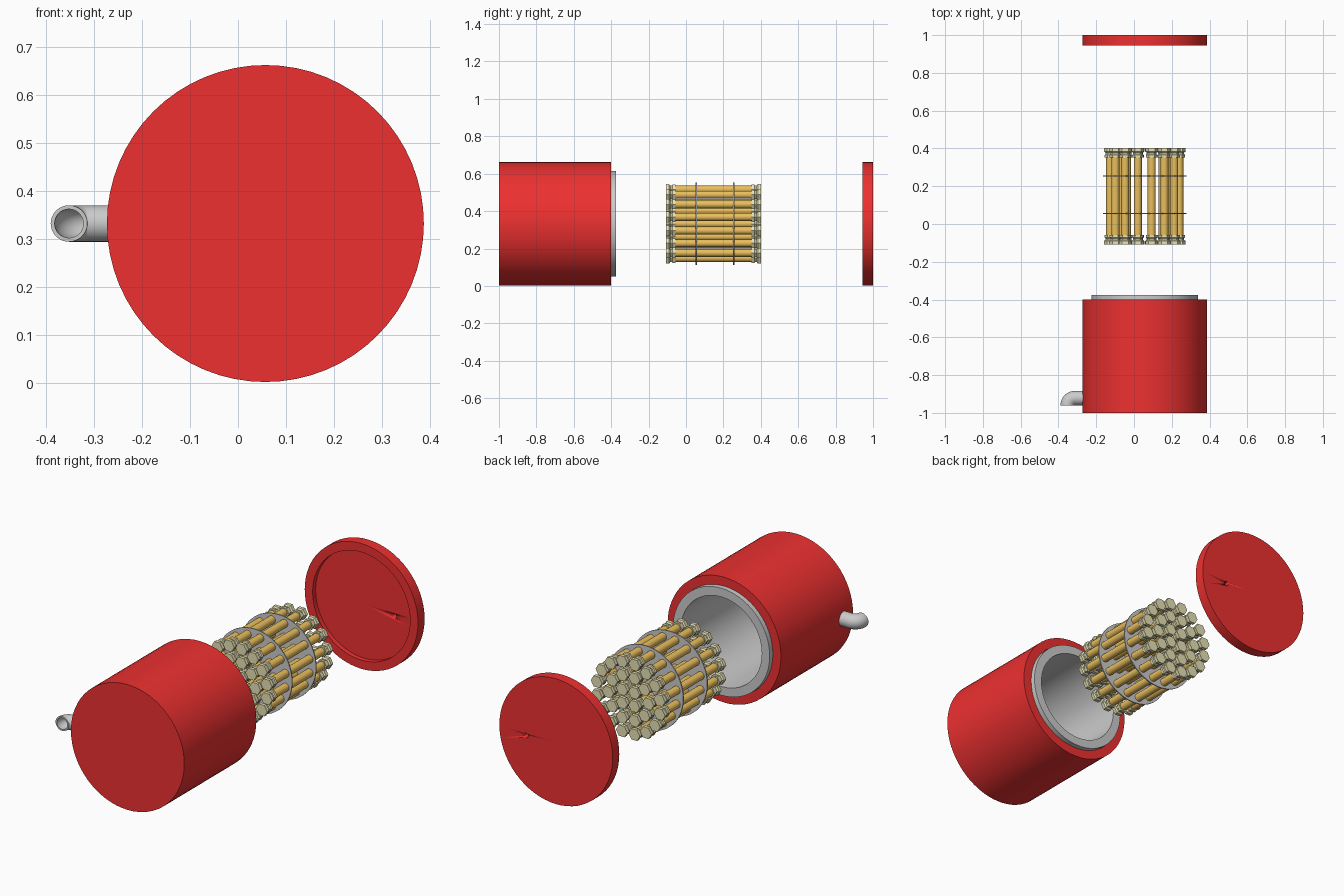
import bpy, bmesh
from math import sin, cos, pi
from mathutils import Vector

if "Cube" in bpy.data.objects:
    bpy.data.objects.remove(bpy.data.objects["Cube"])

CX, CZ = 0.057, 0.332


def material(name, rgb):
    m = bpy.data.materials.new(name)
    m.diffuse_color = (*rgb, 1)
    m.use_nodes = True
    m.node_tree.nodes["Principled BSDF"].inputs["Base Color"].default_value = m.diffuse_color
    return m


RED = material("red_paint", (0.85, 0.03, 0.03))
GOLD = material("gold_rod", (0.82, 0.52, 0.11))
PALE = material("pale_cap", (0.80, 0.76, 0.46))


def add_rings(bm, rings, sides, loop=False):
    """Bridge circles given as (centre, direction, radius)."""
    up, loops = Vector((0, 0, 1)), []
    for c, d, r in rings:
        side = Vector(d).normalized().cross(up)
        loops.append([bm.verts.new(Vector(c) + r * (cos(2 * pi * i / sides) * side
                      + sin(2 * pi * i / sides) * up)) for i in range(sides)])
    pairs = list(zip(loops, loops[1:]))
    if loop:
        pairs.append((loops[-1], loops[0]))
    for a, b in pairs:
        for i in range(sides):
            j = (i + 1) % sides
            bm.faces.new((a[i], a[j], b[j], b[i]))


def lathe(bm, profile, sides, x=CX, z=CZ):
    """Profile of (radius, y) turned about an axis along y."""
    add_rings(bm, [((x, y, z), (0, 1, 0), r) for r, y in profile], sides)


def finish(name, bm, mat=None, smooth=True):
    bmesh.ops.remove_doubles(bm, verts=bm.verts, dist=1e-5)
    bmesh.ops.recalc_face_normals(bm, faces=bm.faces)
    me = bpy.data.meshes.new(name)
    bm.to_mesh(me)
    bm.free()
    ob = bpy.data.objects.new(name, me)
    bpy.context.collection.objects.link(ob)
    if mat:
        me.materials.append(mat)
    bpy.ops.object.select_all(action='DESELECT')
    ob.select_set(True)
    bpy.context.view_layer.objects.active = ob
    if smooth:
        bpy.ops.object.shade_smooth_by_angle(angle=0.6)
    return ob


def lathed(name, profile, mat=None, sides=64):
    bm = bmesh.new()
    lathe(bm, profile, sides)
    return finish(name, bm, mat)


# Outer drum and grey inner liner, both open towards +y
lathed("outer_drum", [(0, -1), (0.33, -1), (0.33, -0.4), (0.283, -0.4),
                      (0.283, -0.945), (0, -0.945)], RED)
lathed("inner_liner", [(0, -0.944), (0.282, -0.944), (0.282, -0.375),
                       (0.236, -0.375), (0.236, -0.90), (0, -0.90)])

# Lid with a shallow recess and a small through hole
bm = bmesh.new()
lathe(bm, [(0.013, 0.9), (0.013, 1.1)], 20, CX + 0.175, CZ - 0.015)
bmesh.ops.holes_fill(bm, edges=bm.edges, sides=0)
cutter = finish("hole_cutter", bm)
cutter.hide_render = True
lid = lathed("lid", [(0, 1), (0.33, 1), (0.33, 0.945), (0.284, 0.945),
                     (0.284, 0.97), (0, 0.97)], RED)
mod = lid.modifiers.new("hole", 'BOOLEAN')
mod.operation, mod.solver, mod.object = 'DIFFERENCE', 'EXACT', cutter
bpy.ops.object.modifier_apply(modifier=mod.name)
bpy.data.objects.remove(cutter)

# Hollow outlet pipe: out through the drum wall, then bent to the front
R = 0.039
path = [((-0.2, -0.922, CZ), (-1, 0, 0))]
for i in range(11):
    a = pi / 2 * i / 10
    path.append(((-0.352 + R - R * sin(a), -0.922 - R + R * cos(a), CZ),
                 (-cos(a), -sin(a), 0)))
bm = bmesh.new()
add_rings(bm, [(c, d, 0.038) for c, d in path]
          + [(c, d, 0.030) for c, d in reversed(path)], 32, loop=True)
finish("outlet_pipe", bm)

# Rod positions in three rings
spots = [(CX + r * cos(2 * pi * (i + o) / n), CZ + r * sin(2 * pi * (i + o) / n))
         for n, r, o in ((4, 0.05, 0.5), (10, 0.117, 0.0), (16, 0.187, 0.5))
         for i in range(n)]

# Rods
bm = bmesh.new()
for x, z in spots:
    lathe(bm, [(0, -0.075), (0.021, -0.075), (0.021, 0.365), (0, 0.365)], 20, x, z)
finish("rods", bm, GOLD)

# Hexagonal end caps with a waist and collar, mirrored to both ends
bm = bmesh.new()
cap = [(0, 0), (0.033, 0), (0.033, 0.018), (0.025, 0.024),
       (0.025, 0.032), (0.030, 0.037), (0.030, 0.051), (0, 0.051)]
for x, z in spots:
    for y0, s in ((-0.108, 1), (0.402, -1)):
        lathe(bm, [(r, y0 + s * y) for r, y in cap], 6, x, z)
finish("end_caps", bm, PALE, smooth=False)

# Thin spacer discs holding the rods
for name, y in (("front_spacer", 0.055), ("rear_spacer", 0.255)):
    lathed(name, [(0, y - 0.003), (0.221, y - 0.003), (0.221, y + 0.003), (0, y + 0.003)])
